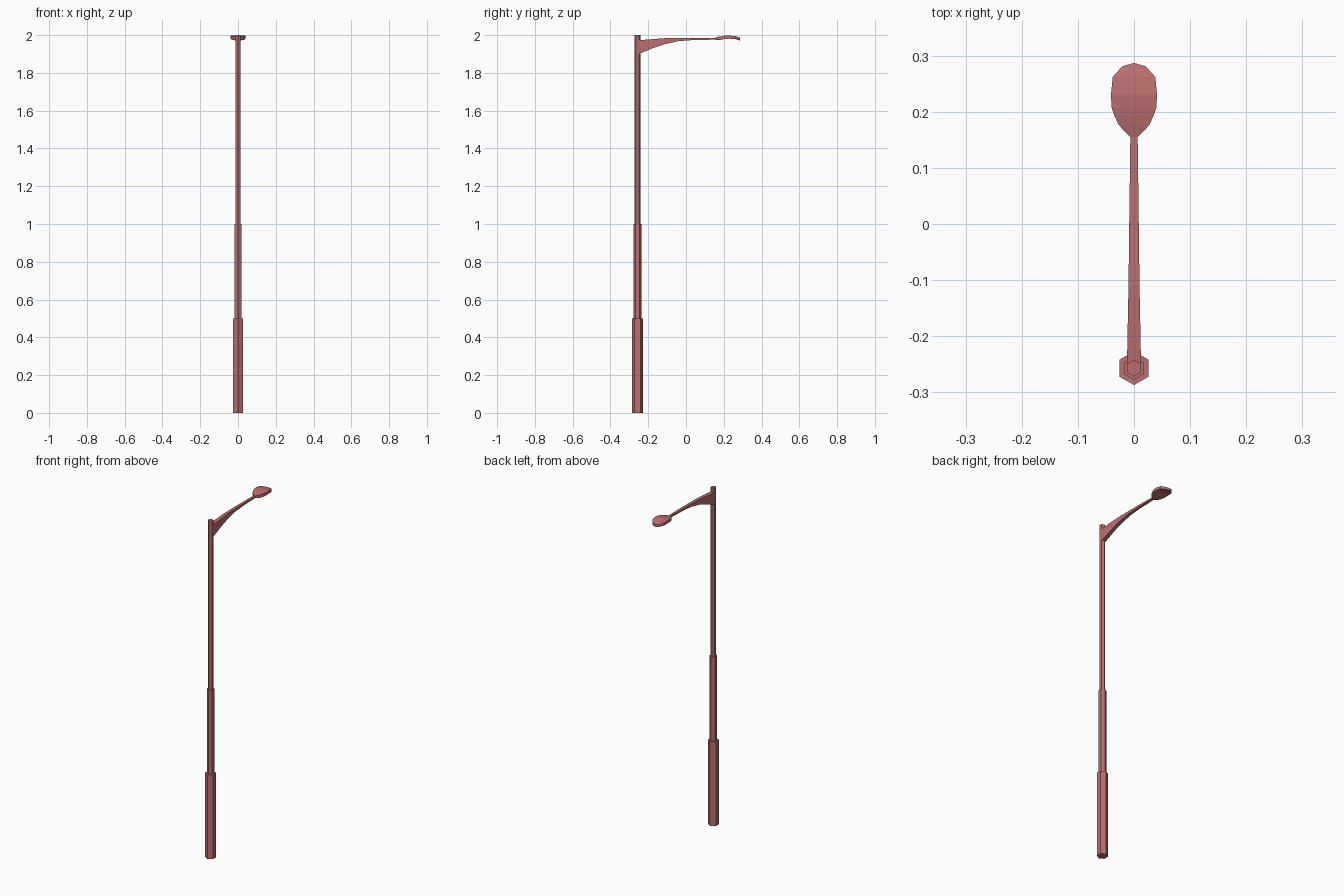
import bpy, bmesh, math

if "Cube" in bpy.data.objects:
    bpy.data.objects.remove(bpy.data.objects["Cube"])

POLE_Y = -0.257

paint = bpy.data.materials.new("red_paint")
paint.diffuse_color = (0.50, 0.16, 0.16, 1)
paint.use_nodes = True
paint.node_tree.nodes["Principled BSDF"].inputs["Base Color"].default_value = paint.diffuse_color


def finish(bm, name):
    bmesh.ops.remove_doubles(bm, verts=bm.verts[:], dist=1e-5)
    bmesh.ops.recalc_face_normals(bm, faces=bm.faces[:])
    mesh = bpy.data.meshes.new(name)
    bm.to_mesh(mesh)
    bm.free()
    mesh.materials.append(paint)
    obj = bpy.data.objects.new(name, mesh)
    bpy.context.collection.objects.link(obj)
    return obj


def hex_section(name, radius, z0, z1):
    """Six-sided pole section with corners facing front and back."""
    bm = bmesh.new()
    ring = []
    for i in range(6):
        a = math.pi / 2 + i * math.pi / 3
        ring.append(bm.verts.new((radius * math.cos(a), POLE_Y + radius * math.sin(a), z0)))
    face = bm.faces.new(ring)
    ext = bmesh.ops.extrude_face_region(bm, geom=[face], use_keep_orig=True)
    verts = [v for v in ext["geom"] if isinstance(v, bmesh.types.BMVert)]
    bmesh.ops.translate(bm, verts=verts, vec=(0, 0, z1 - z0))
    return finish(bm, name)


def loft(name, sections):
    """Skin rectangular sections given as (y, half width, top z, bottom z)."""
    bm = bmesh.new()
    rings = [[bm.verts.new(p) for p in ((-w, y, b), (w, y, b), (w, y, t), (-w, y, t))]
             for y, w, t, b in sections]
    for r0, r1 in zip(rings, rings[1:]):
        for i in range(4):
            j = (i + 1) % 4
            bm.faces.new((r0[i], r0[j], r1[j], r1[i]))
    bm.faces.new(rings[0])
    bm.faces.new(rings[-1])
    return finish(bm, name)


# Stepped pole
hex_section("pole_base", 0.030, 0.0, 0.5)
hex_section("pole_middle", 0.0205, 0.5, 1.0)
hex_section("pole_upper", 0.0148, 1.0, 2.0)

# Tapering bracket arm
loft("arm", [
    (-0.250, 0.0125, 1.973, 1.900),
    (-0.170, 0.0110, 1.979, 1.933),
    (-0.110, 0.0098, 1.984, 1.953),
    (-0.040, 0.0090, 1.985, 1.968),
    (0.040, 0.0080, 1.986, 1.974),
    (0.157, 0.0065, 1.986, 1.976),
])

# Arched lamp head
loft("lamp_head", [
    (0.155, 0.0070, 1.987, 1.975),
    (0.176, 0.027, 1.992, 1.974),
    (0.193, 0.035, 1.995, 1.977),
    (0.208, 0.040, 1.997, 1.980),
    (0.230, 0.041, 1.998, 1.981),
    (0.262, 0.038, 1.994, 1.979),
    (0.281, 0.021, 1.988, 1.973),
    (0.287, 0.000, 1.986, 1.970),
])
